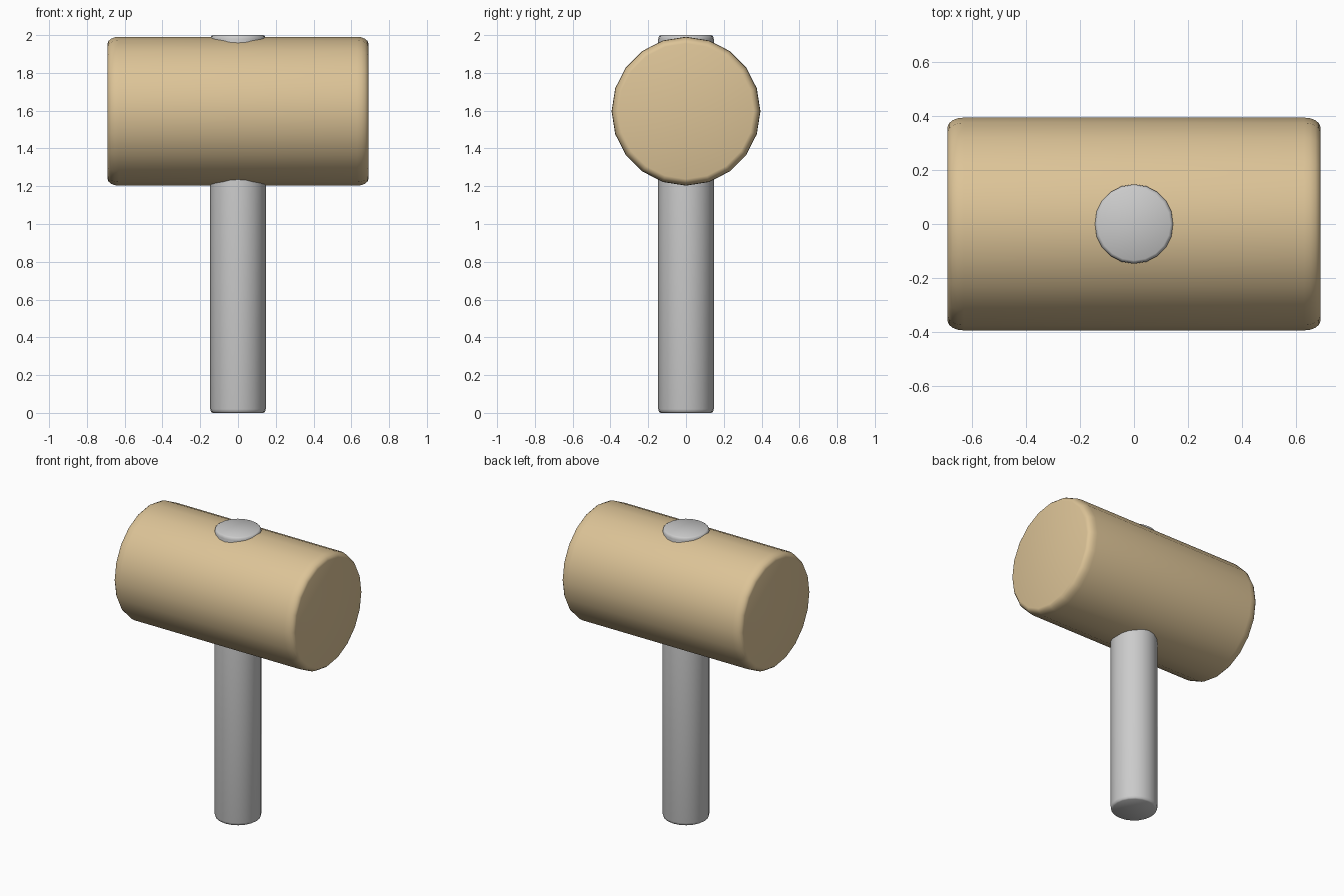
import bpy
from math import radians, cos, sin, pi

if "Cube" in bpy.data.objects:
    bpy.data.objects.remove(bpy.data.objects["Cube"])


def lathe(name, radius, length, inset, run, steps, sides=20):
    """Closed cylinder about local z with softly rounded rims."""
    half = []
    for i in range(steps + 1):
        a = i / steps * pi / 2
        half.append((radius - inset + inset * sin(a), -length / 2 + run - run * cos(a)))
    profile = half + [(r, -z) for r, z in reversed(half)]
    verts = [(r * cos(2 * pi * k / sides), r * sin(2 * pi * k / sides), z)
             for r, z in profile for k in range(sides)]
    faces = [(j * sides + k, j * sides + (k + 1) % sides,
              (j + 1) * sides + (k + 1) % sides, (j + 1) * sides + k)
             for j in range(len(profile) - 1) for k in range(sides)]
    last = (len(profile) - 1) * sides
    faces += [tuple(reversed(range(sides))), tuple(range(last, last + sides))]
    mesh = bpy.data.meshes.new(name)
    mesh.from_pydata(verts, [], faces)
    mesh.shade_smooth()
    obj = bpy.data.objects.new(name, mesh)
    bpy.context.collection.objects.link(obj)
    return obj


# Handle running right through the head
handle = lathe("handle", 0.147, 2.0, 0.012, 0.02, 2)
handle.location.z = 1.0

# Wooden head lying along x
head = lathe("mallet_head", 0.394, 1.38, 0.035, 0.06, 4)
head.location.z = 1.597
head.rotation_euler.y = radians(90)
wood = bpy.data.materials.new("wood")
wood.diffuse_color = (0.72, 0.55, 0.31, 1)
wood.use_nodes = True
wood.node_tree.nodes["Principled BSDF"].inputs["Base Color"].default_value = wood.diffuse_color
head.data.materials.append(wood)

# Keep the flat striking faces crisp
bpy.ops.object.select_all(action='DESELECT')
head.select_set(True)
bpy.context.view_layer.objects.active = head
bpy.ops.object.shade_smooth_by_angle(angle=radians(40))
